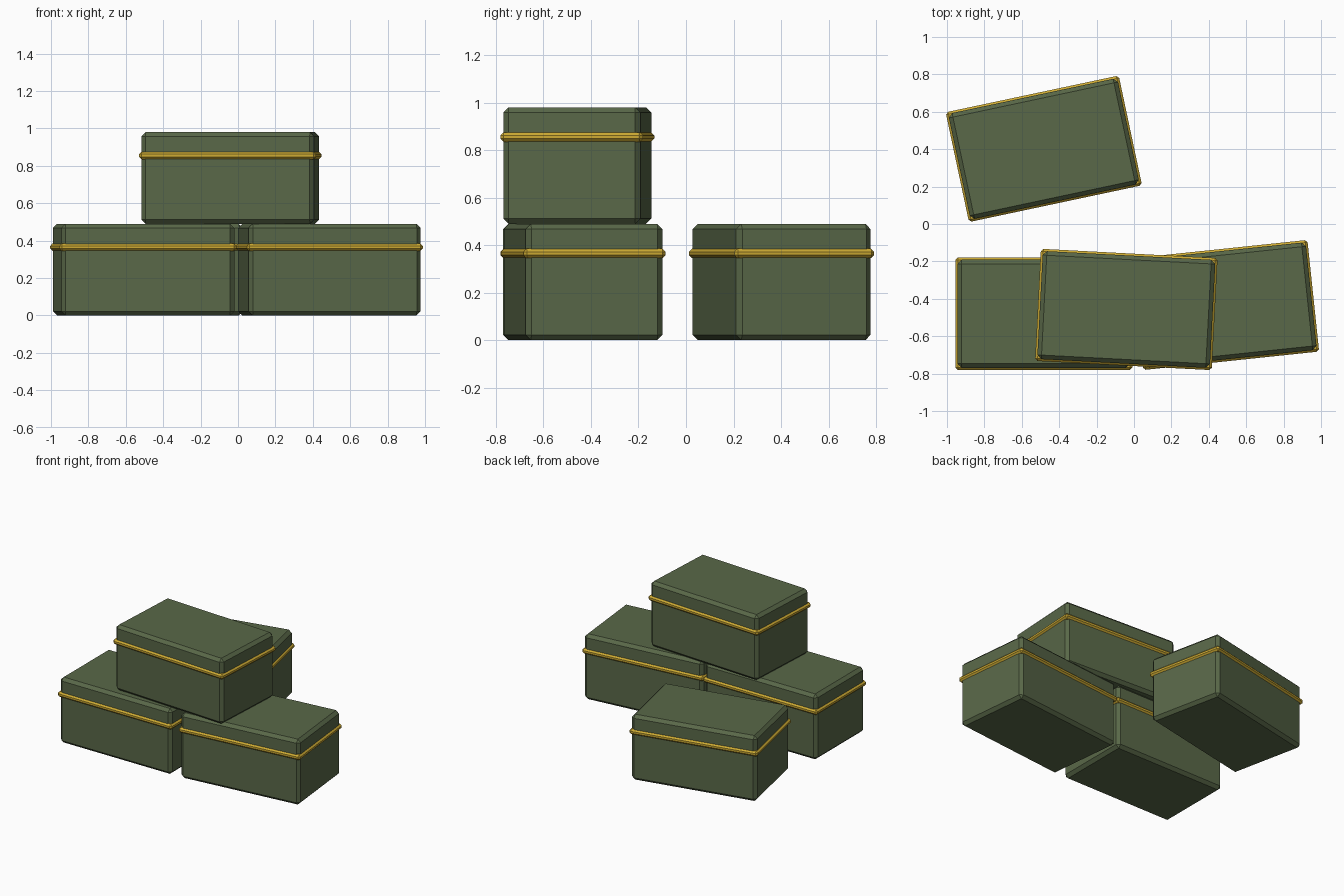
import bpy
import bmesh
from math import radians
from mathutils import Matrix

cube = bpy.data.objects.get("Cube")
if cube:
    bpy.data.objects.remove(cube, do_unlink=True)


def make_material(name, color):
    mat = bpy.data.materials.new(name)
    mat.use_nodes = True
    mat.diffuse_color = color
    mat.node_tree.nodes["Principled BSDF"].inputs["Base Color"].default_value = color
    return mat


green = make_material("olive green", (0.1, 0.138, 0.065, 1))
gold = make_material("gold", (0.62, 0.41, 0.033, 1))

LENGTH, DEPTH, HEIGHT = 0.924, 0.578, 0.49
BAND_Z, BAND_HEIGHT, BAND_OUT = 0.365, 0.04, 0.011


def chamfered_box(name, size, center, chamfer, mat, placement):
    """Flat-shaded box with a single-segment chamfer on every edge."""
    bm = bmesh.new()
    bmesh.ops.create_cube(bm, size=1,
                          matrix=Matrix.Translation(center) @ Matrix.Diagonal((*size, 1)))
    bmesh.ops.bevel(bm, geom=bm.edges[:], offset=chamfer, segments=1,
                    affect='EDGES', profile=0.5)
    mesh = bpy.data.meshes.new(name)
    bm.to_mesh(mesh)
    bm.free()
    mesh.materials.append(mat)
    obj = bpy.data.objects.new(name, mesh)
    obj.matrix_world = placement
    bpy.context.collection.objects.link(obj)


def crate(name, x, y, z, angle):
    placement = Matrix.Translation((x, y, z)) @ Matrix.Rotation(radians(angle), 4, 'Z')
    # Main body
    chamfered_box(name + "_body", (LENGTH, DEPTH, HEIGHT), (0, 0, HEIGHT / 2),
                  0.022, green, placement)
    # Band around the lid line
    chamfered_box(name + "_band",
                  (LENGTH + 2 * BAND_OUT, DEPTH + 2 * BAND_OUT, BAND_HEIGHT),
                  (0, 0, BAND_Z), 0.013, gold, placement)


# Three crates on the ground and one stacked on the front pair
crate("front_right_crate", -0.482, -0.48, 0, 0)
crate("front_left_crate", 0.488, -0.433, 0, 6)
crate("back_crate", -0.482, 0.402, 0, 12)
crate("top_crate", -0.041, -0.457, HEIGHT, -3)
